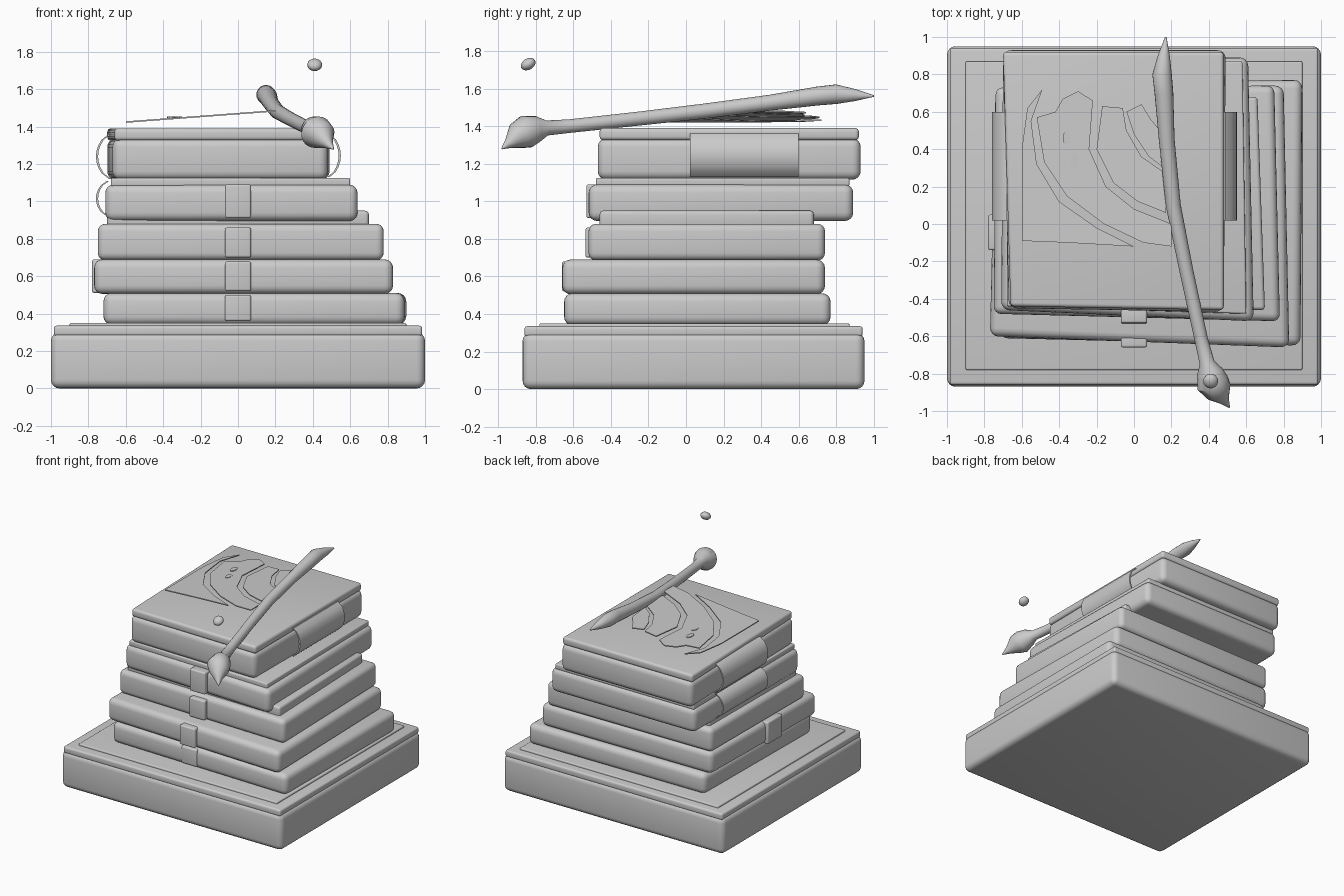
import bpy, bmesh, math
from mathutils import Vector

cube = bpy.data.objects.get("Cube")
if cube:
    bpy.data.objects.remove(cube, do_unlink=True)

GREY = (0.6, 0.6, 0.6, 1)
mat = bpy.data.materials.new("plain grey")
mat.use_nodes = True
mat.diffuse_color = GREY
mat.node_tree.nodes["Principled BSDF"].inputs["Base Color"].default_value = GREY


def finish(name, bm):
    """Turn a bmesh into a shaded object."""
    bmesh.ops.recalc_face_normals(bm, faces=bm.faces)
    mesh = bpy.data.meshes.new(name)
    bm.to_mesh(mesh)
    bm.free()
    mesh.materials.append(mat)
    obj = bpy.data.objects.new(name, mesh)
    bpy.context.collection.objects.link(obj)
    bpy.ops.object.select_all(action='DESELECT')
    obj.select_set(True)
    bpy.context.view_layer.objects.active = obj
    bpy.ops.object.shade_smooth_by_angle(angle=math.radians(40))
    return obj


def prism(name, outline, offset, round_edge=0):
    """Extrude a flat outline along offset, then round its edges."""
    bm = bmesh.new()
    face = bm.faces.new([bm.verts.new(p) for p in outline])
    grown = bmesh.ops.extrude_face_region(bm, geom=[face], use_keep_orig=True)
    bmesh.ops.translate(bm, vec=offset, verts=[v for v in grown["geom"] if isinstance(v, bmesh.types.BMVert)])
    bmesh.ops.recalc_face_normals(bm, faces=bm.faces)
    if round_edge:
        bmesh.ops.bevel(bm, geom=bm.edges[:], offset=round_edge, segments=4, profile=0.5, affect='EDGES')
    return finish(name, bm)


def slab(name, front_left, front_right, back_right, back_left, z0, z1, r):
    corners = (front_left, front_right, back_right, back_left)
    return prism(name, [(x, y, z0) for x, y in corners], (0, 0, z1 - z0), r)


def box(name, x0, x1, y0, y1, z0, z1, r):
    return slab(name, (x0, y0), (x1, y0), (x1, y1), (x0, y1), z0, z1, r)


# Plinth
box("plinth", -1, 1, -0.87, 0.95, 0, 0.3, 0.045)
box("plinth_lip", -0.985, 0.985, -0.86, 0.94, 0.28, 0.335, 0.015)
box("plinth_panel", -0.9, 0.9, -0.78, 0.87, 0.32, 0.35, 0.008)

# Stack of slightly crooked books
slab("book_1", (-0.72, -0.61), (0.89, -0.65), (0.90, 0.77), (-0.70, 0.76), 0.34, 0.51, 0.045)
slab("book_2", (-0.77, -0.60), (0.83, -0.66), (0.80, 0.74), (-0.74, 0.73), 0.505, 0.69, 0.045)
slab("book_3", (-0.75, -0.48), (0.78, -0.52), (0.75, 0.74), (-0.74, 0.73), 0.685, 0.88, 0.04)
slab("book_3_cover", (-0.70, -0.44), (0.70, -0.46), (0.66, 0.68), (-0.69, 0.68), 0.86, 0.95, 0.02)
slab("book_4", (-0.71, -0.46), (0.64, -0.52), (0.61, 0.89), (-0.70, 0.89), 0.895, 1.09, 0.045)
slab("book_4_cover", (-0.68, -0.44), (0.60, -0.48), (0.58, 0.87), (-0.68, 0.87), 1.08, 1.125, 0.01)
slab("book_5", (-0.67, -0.45), (0.48, -0.47), (0.49, 0.93), (-0.70, 0.93), 1.115, 1.335, 0.045)
slab("book_5_cover", (-0.66, -0.44), (0.48, -0.46), (0.48, 0.92), (-0.70, 0.92), 1.325, 1.39, 0.02)

# Buckles down the front and one on the side
for i, (y, z0, z1) in enumerate([(-0.64, 0.36, 0.50), (-0.66, 0.52, 0.68),
                                 (-0.535, 0.70, 0.86), (-0.53, 0.91, 1.09)]):
    box(f"front_buckle_{i + 1}", -0.07, 0.07, y, y + 0.08, z0, z1, 0.012)
box("side_buckle", -0.78, -0.70, -0.14, 0.05, 0.51, 0.69, 0.012)


# Thin bowed clasps on both sides
def clasp(name, x, z0, z1, bulge):
    steps = 8
    outer = []
    for i in range(steps + 1):
        t = i / steps
        outer.append((x + bulge * math.sin(math.pi * t) ** 0.6, 0.02, z0 + (z1 - z0) * t))
    inner = [(p[0] - math.copysign(0.012, bulge), p[1], p[2]) for p in reversed(outer)]
    prism(name, outer + inner, (0, 0.58, 0))


clasp("left_clasp", 0.49, 1.13, 1.36, 0.06)
clasp("right_upper_clasp", -0.69, 1.12, 1.36, -0.07)
clasp("right_lower_clasp", -0.70, 0.92, 1.11, -0.06)


# Wavy tilted sheets above the top cover
def sheet(name, points):
    prism(name, [(x, y, 1.42 + (x + 0.6) * 0.075) for x, y in points], (0, 0, 0.008))


sheet("wave_outer", [(-0.49, 0.72), (-0.57, 0.62), (-0.6, 0.4), (-0.6, -0.09), (-0.35, -0.1), (0, -0.12),
                     (-0.2, -0.02), (-0.4, 0.12), (-0.52, 0.32), (-0.55, 0.55)])
sheet("wave_middle", [(-0.52, 0.57), (-0.48, 0.33), (-0.36, 0.15), (-0.16, 0), (0.05, -0.1), (0.2, -0.12),
                      (0.2, 0), (0, 0.08), (-0.15, 0.2), (-0.24, 0.4), (-0.22, 0.66), (-0.3, 0.71),
                      (-0.38, 0.67), (-0.42, 0.6)])
sheet("wave_inner", [(-0.17, 0.63), (-0.2, 0.4), (-0.11, 0.22), (0.02, 0.12), (0.17, 0.06), (0.17, 0.27),
                     (0.04, 0.36), (-0.04, 0.5), (-0.06, 0.62)])
sheet("wave_tip", [(-0.04, 0.6), (0, 0.48), (0.08, 0.36), (0.16, 0.3), (0.14, 0.5), (0.09, 0.56), (0.04, 0.64)])
for i, (x, y) in enumerate([(-0.36, 0.46), (-0.32, 0.34)]):
    ring = [(x + 0.02 * math.cos(a), y + 0.04 * math.sin(a)) for a in [k * math.tau / 10 for k in range(10)]]
    prism(f"wave_spot_{i + 1}", [(px, py, 1.447) for px, py in ring], (0, 0, 0.006))

# Brush: rings swept along a path of (x, y, z, radius)
path = [(0.51, -0.98, 1.28, 0.004), (0.48, -0.94, 1.31, 0.03), (0.45, -0.89, 1.35, 0.075),
        (0.42, -0.85, 1.37, 0.088), (0.405, -0.79, 1.385, 0.07), (0.39, -0.74, 1.39, 0.04),
        (0.36, -0.62, 1.4, 0.036), (0.28, -0.25, 1.44, 0.037), (0.21, 0.1, 1.48, 0.04),
        (0.175, 0.45, 1.525, 0.042), (0.16, 0.7, 1.56, 0.05), (0.15, 0.8, 1.57, 0.052),
        (0.16, 0.9, 1.565, 0.032), (0.17, 1.0, 1.56, 0.004)]
centres = [Vector(p[:3]) for p in path]
bm = bmesh.new()
rings = []
for i, c in enumerate(centres):
    along = centres[min(i + 1, len(path) - 1)] - centres[max(i - 1, 0)]
    side = along.cross(Vector((0, 0, 1))).normalized()
    up = side.cross(along).normalized()
    rings.append([bm.verts.new(c + path[i][3] * (side * math.cos(a) + up * math.sin(a)))
                  for a in [k * math.tau / 20 for k in range(20)]])
for a, b in zip(rings, rings[1:]):
    for k in range(20):
        n = (k + 1) % 20
        bm.faces.new((a[k], a[n], b[n], b[k]))
bm.faces.new(rings[0])
bm.faces.new(rings[-1])
finish("brush", bm)

# Floating droplet
bm = bmesh.new()
bmesh.ops.create_uvsphere(bm, u_segments=16, v_segments=10, radius=0.04)
drop = finish("droplet", bm)
drop.location = (0.41, -0.84, 1.73)
drop.scale = (1, 1.05, 0.75)
drop.rotation_euler = (math.radians(30), 0, 0)
